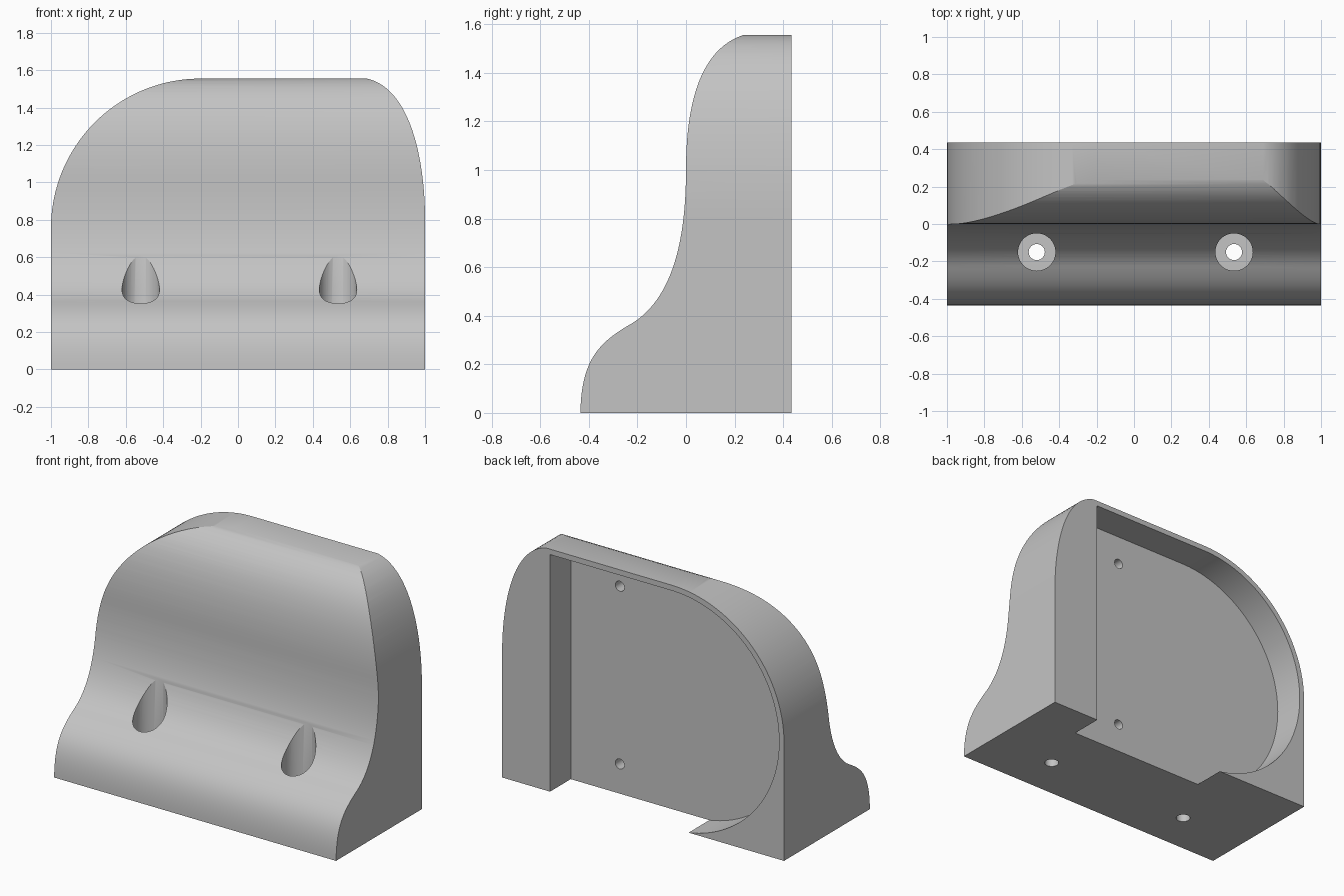
import bpy, bmesh, math
from mathutils import Vector
from mathutils.geometry import interpolate_bezier

if "Cube" in bpy.data.objects:
    bpy.data.objects.remove(bpy.data.objects["Cube"])

grey = bpy.data.materials.new("light_grey")
grey.diffuse_color = (0.55, 0.55, 0.55, 1)
grey.use_nodes = True
grey.node_tree.nodes["Principled BSDF"].inputs["Base Color"].default_value = grey.diffuse_color


def bez(*pts, n=24):
    return [(p.x, p.y) for p in interpolate_bezier(*[Vector(p) for p in pts], n)]


def arc(cx, cz, r, a0, a1, n=48):
    angles = [math.radians(a0 + (a1 - a0) * i / n) for i in range(n + 1)]
    return [(cx + r * math.cos(a), cz + r * math.sin(a)) for a in angles]


def prism(name, pts, axis, lo, hi):
    """Extrude a closed 2D outline along one axis."""
    clean = [p for i, p in enumerate(pts) if math.dist(p, pts[i - 1]) > 1e-5]
    place = {"x": lambda p, d: (d, p[0], p[1]),
             "y": lambda p, d: (p[0], d, p[1]),
             "z": lambda p, d: (p[0], p[1], d)}[axis]
    bm = bmesh.new()
    a = [bm.verts.new(place(p, lo)) for p in clean]
    b = [bm.verts.new(place(p, hi)) for p in clean]
    bm.faces.new(a)
    bm.faces.new(b[::-1])
    for i in range(len(a)):
        j = (i + 1) % len(a)
        bm.faces.new((a[i], b[i], b[j], a[j]))
    bmesh.ops.recalc_face_normals(bm, faces=bm.faces)
    me = bpy.data.meshes.new(name)
    bm.to_mesh(me)
    bm.free()
    me.materials.append(grey)
    ob = bpy.data.objects.new(name, me)
    bpy.context.collection.objects.link(ob)
    return ob


def cut(target, tool, op="DIFFERENCE"):
    tool.hide_render = True
    mod = target.modifiers.new("cut", "BOOLEAN")
    mod.operation, mod.solver, mod.object = op, "EXACT", tool
    bpy.context.view_layer.objects.active = target
    bpy.ops.object.modifier_apply(modifier=mod.name)
    bpy.data.objects.remove(tool)


def hole(name, u, v, r, axis, lo, hi, n=48):
    return prism(name, arc(u, v, r, 0, 360, n)[:-1], axis, lo, hi)


# Body: S-shaped side profile
profile = (bez((-.435, 0), (-.43, .22), (-.36, .29), (-.22, .37))
           + bez((-.22, .37), (-.06, .47), (0, .70), (0, 1.0))
           + bez((0, 1.0), (0, 1.3), (.07, 1.5), (.235, 1.555))
           + [(.301, 1.577), (.435, 1.577), (.435, 0)])
body = prism("bracket_body", profile, "x", -1.1, 1.1)

# Front outline: large round corner on one side, tighter curve on the other
outline = ([(1, -.1), (1, .8)]
           + bez((1, .8), (1, 1.1), (.93, 1.5), (.69, 1.555))
           + arc(-.2, .755, .8, 90, 180) + [(-1, -.1)])
cut(body, prism("outline_tool", outline, "y", -.7, .7), "INTERSECT")

# Back recess, open at the bottom
recess = arc(-.2, .755, .765, 90, 270, 96) + [(.66, -.01), (.66, 1.52)]
cut(body, prism("recess_tool", recess, "y", .225, .6))

# Vertical screw holes with wide counterbores
for x in (-.52, .535):
    cut(body, hole("counterbore_tool", x, -.15, .1, "z", .2, 1.0))
    cut(body, hole("screw_tool", x, -.15, .043, "z", -.2, .5, 32))

# Blind holes in the recess floor
for z in (.19, 1.33):
    cut(body, hole("blind_hole_tool", .312, z, .032, "y", .12, .4, 24))

bpy.ops.object.select_all(action="DESELECT")
body.select_set(True)
bpy.context.view_layer.objects.active = body
bpy.ops.object.shade_smooth_by_angle(angle=math.radians(25))
